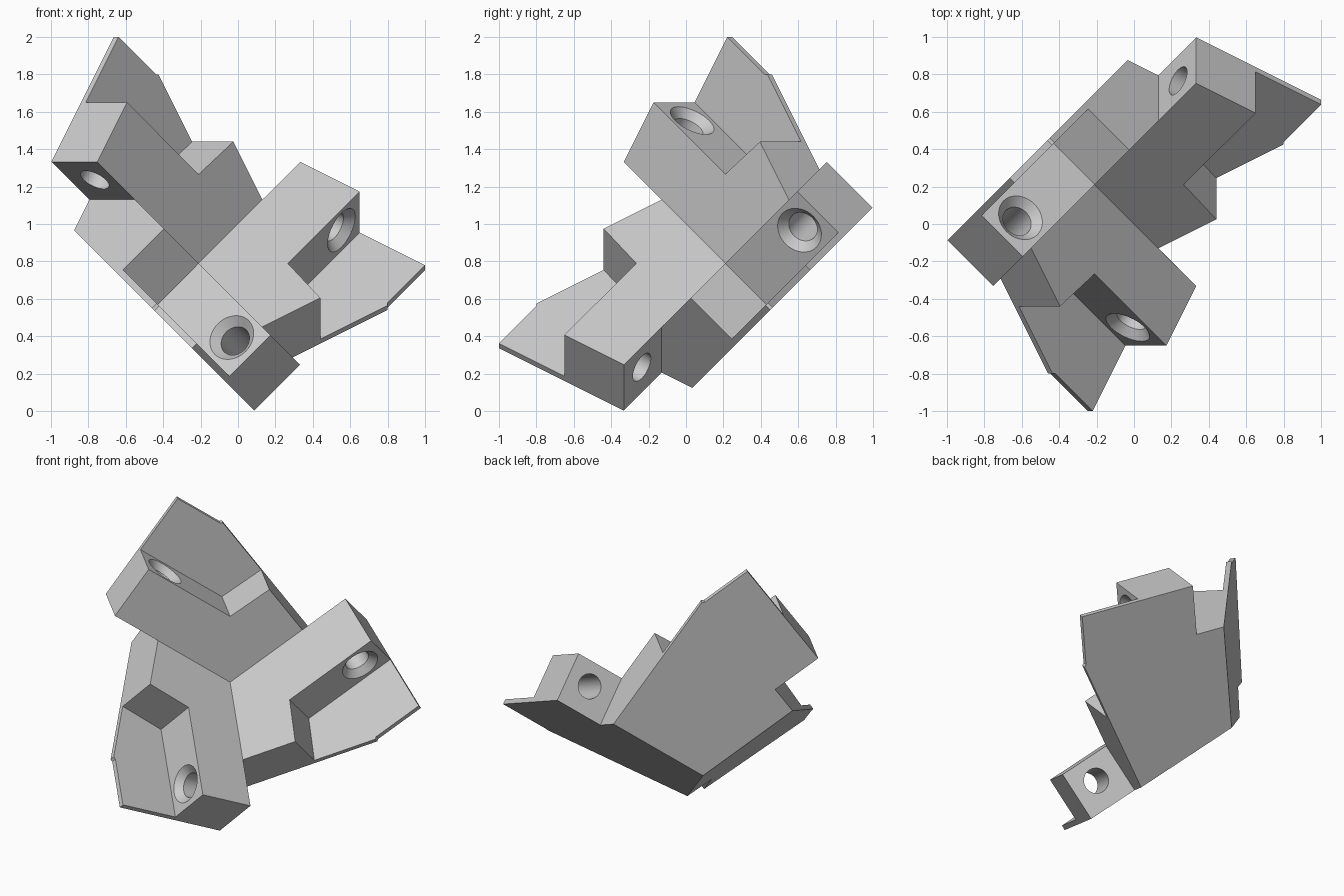
import bpy, bmesh, math
from mathutils import Vector

if "Cube" in bpy.data.objects:
    bpy.data.objects.remove(bpy.data.objects["Cube"])

TOP, FLOOR, BACK = -0.42, -0.86, -0.91   # levels of one wing: rib top, recess floor, outer skin


def wing(a, q, s):
    """Point on one wing: a along its middle, q across it, s its level."""
    return Vector((a, (s + q) / 2, (s - q) / 2))


def turn(p, times=1):
    """Third-turn about the corner axis."""
    for _ in range(times):
        p = Vector((p.y, p.z, p.x))
    return p


def world(p):
    return Vector((p.x, -p.z, p.y + 1))


# Outline of a wing: long rib to T1/T2, short rib to T4/T5, thin plate to P1/P2
A = (-0.21, 0)
M = (0.13, 0.68)
T1, T2, T3 = (0.3325, 1.085), (0.65, 0.7675), (0.266, 0)
T4, T5 = (0.44, -0.37), (0.13, -0.68)
P1, P2, P3 = (1.0, 0.4175), (0.8, 0.0175), (0.8, -0.01)
K = (-0.455, 0)
B1, B2 = (-0.0333, 0.8433), (-0.0333, -0.8433)


def at(level, *pts):
    return [wing(p[0], p[1], level) for p in pts]


def strip(p, q, hi, lo):
    return at(hi, p, q) + at(lo, q, p)


neighbour_foot = turn(wing(*M, BACK))
sector = [
    at(TOP, A, M, T1, T2, T3, T4, T5),                                  # rib top
    at(FLOOR, T2, T3, T4, P3, P2, P1),                                  # recess floor
    strip(T2, T3, TOP, FLOOR), strip(T3, T4, TOP, FLOOR),               # recess walls
    at(TOP, T1, T2) + at(FLOOR, T2, P1) + at(BACK, P1, T1),             # long rib end
    at(TOP, T5, T4) + at(FLOOR, T4, P3) + at(BACK, P3, B2) + [neighbour_foot],  # short rib end
    strip(M, T1, TOP, BACK),                                            # long rib side
    strip(P1, P2, FLOOR, BACK), strip(P2, P3, FLOOR, BACK),             # plate rim
    at(BACK, K, B1, M, T1, P1, P2, P3, B2),                             # outer skin
]


def make_object(name, bm):
    bmesh.ops.remove_doubles(bm, verts=bm.verts, dist=0.002)
    bmesh.ops.recalc_face_normals(bm, faces=bm.faces)
    mesh = bpy.data.meshes.new(name)
    bm.to_mesh(mesh)
    bm.free()
    ob = bpy.data.objects.new(name, mesh)
    bpy.context.collection.objects.link(ob)
    return ob


# Corner bracket: three identical wings around the axis
bm = bmesh.new()
for k in range(3):
    for face in sector:
        bm.faces.new([bm.verts.new(world(turn(p, k))) for p in face])
bracket = make_object("corner_bracket", bm)

# Countersunk screw holes through the long ribs
SEG = 40
centre = wing(0.553, 0.574, -0.64)
axis = Vector((2, -1, 1)).normalized()
u = Vector((1, 1, -1)).normalized()
v = Vector((0, 1, 1)).normalized()
bm = bmesh.new()
for k in range(3):
    rings = []
    for depth, r in ((0.01, 0.138), (-0.045, 0.083), (-0.45, 0.083)):
        ring = []
        for i in range(SEG):
            t = 2 * math.pi * i / SEG
            p = centre + axis * depth + (u * math.cos(t) + v * math.sin(t)) * r
            ring.append(bm.verts.new(world(turn(p, k))))
        rings.append(ring)
    for lo, hi in zip(rings, rings[1:]):
        for i in range(SEG):
            j = (i + 1) % SEG
            bm.faces.new((lo[i], lo[j], hi[j], hi[i]))
    bm.faces.new(rings[0])
    bm.faces.new(rings[-1])
cutter = make_object("screw_hole_cutter", bm)
cutter.hide_render = True

mod = bracket.modifiers.new("screw_holes", "BOOLEAN")
mod.operation = "DIFFERENCE"
mod.solver = "EXACT"
mod.object = cutter
bpy.context.view_layer.objects.active = bracket
bracket.select_set(True)
bpy.ops.object.modifier_apply(modifier=mod.name)
bpy.data.objects.remove(cutter)

# Plain grey finish
grey = bpy.data.materials.new("light_grey")
grey.diffuse_color = (0.6, 0.6, 0.6, 1)
grey.use_nodes = True
grey.node_tree.nodes["Principled BSDF"].inputs["Base Color"].default_value = grey.diffuse_color
bracket.data.materials.clear()
bracket.data.materials.append(grey)
bpy.ops.object.shade_smooth_by_angle(angle=math.radians(25))
